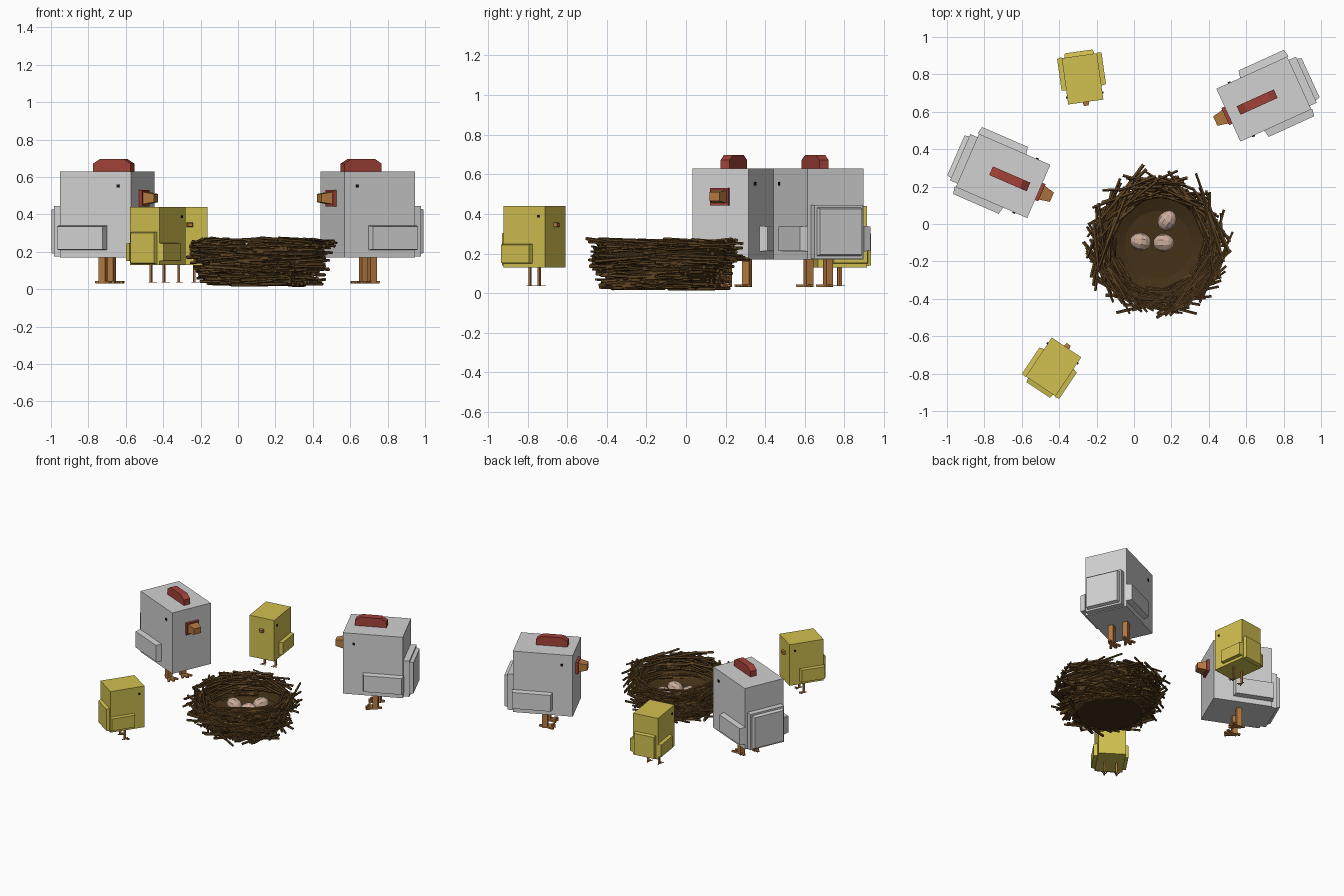
import bpy, bmesh, math, random
from mathutils import Matrix, Vector

random.seed(4)
if "Cube" in bpy.data.objects:
    bpy.data.objects.remove(bpy.data.objects["Cube"])


def material(name, r, g, b):
    m = bpy.data.materials.new(name)
    m.use_nodes = True
    m.diffuse_color = (r, g, b, 1)
    m.node_tree.nodes["Principled BSDF"].inputs["Base Color"].default_value = (r, g, b, 1)
    return m


WHITE = material("hen_white", .64, .64, .64)
YELLOW = material("chick_yellow", .64, .53, .08)
RED = material("comb_red", .36, .055, .04)
ORANGE = material("beak_orange", .45, .19, .05)
BLACK = material("eye_black", .01, .01, .01)
TWIG = material("twig_brown", .12, .062, .018)
EARTH = material("nest_lining_brown", .055, .03, .008)
SHELL = material("egg_shell", .6, .42, .33)


def finish(bm, name, mat, matrix=None):
    bmesh.ops.recalc_face_normals(bm, faces=bm.faces)
    mesh = bpy.data.meshes.new(name)
    bm.to_mesh(mesh)
    bm.free()
    mesh.materials.append(mat)
    ob = bpy.data.objects.new(name, mesh)
    if matrix:
        ob.matrix_world = matrix
    bpy.context.collection.objects.link(ob)
    return ob


def add_box(bm, lo, hi, axis=0, end=1, taper=1.0):
    """Box between two corners; the end face along an axis can be tapered."""
    lo, hi = Vector(lo), Vector(hi)
    mid, size = (lo + hi) / 2, hi - lo
    for v in bmesh.ops.create_cube(bm, size=1)["verts"]:
        far = v.co[axis] * end > 0
        for i in range(3):
            k = taper if far and i != axis else 1
            v.co[i] = mid[i] + v.co[i] * size[i] * k


def box(name, mat, matrix, *args, **kw):
    bm = bmesh.new()
    add_box(bm, *args, **kw)
    return finish(bm, name, mat, matrix)


def add_toe(bm, x, y, z, angle, length, width, height):
    """Flat toe pointing away from the ankle."""
    part = bmesh.new()
    add_box(part, (0, -width / 2, 0), (length, width / 2, height), taper=.7)
    part.transform(Matrix.Translation((x, y, z)) @ Matrix.Rotation(math.radians(angle), 4, "Z"))
    temp = bpy.data.meshes.new("toe_part")
    part.to_mesh(temp)
    part.free()
    bm.from_mesh(temp)
    bpy.data.meshes.remove(temp)


def legs(name, m, spread, leg, toe, z0, z1):
    for side, label in ((1, "left"), (-1, "right")):
        bm = bmesh.new()
        y = side * spread
        add_box(bm, (-leg / 2, y - leg / 2, z0), (leg / 2, y + leg / 2, z1))
        for angle in (-32, 0, 32, 180):
            add_toe(bm, 0, y, z0, angle, toe * (.6 if angle == 180 else 1), leg * .6, leg * .4)
        finish(bm, f"{name}_{label}_leg", ORANGE, m)


def sides(name, m, mat, half, thick, x0, x1, z0, z1, eye):
    """Wing and eye on both sides of a bird."""
    ex, ez, er = eye
    for s, label in ((1, "left"), (-1, "right")):
        a, b = sorted((s * half, s * (half + thick)))
        box(f"{name}_{label}_wing", mat, m, (x0, a, z0), (x1, b, z1), axis=1, end=s, taper=.94)
        a, b = sorted((s * half, s * (half + .006)))
        box(f"{name}_{label}_eye", BLACK, m, (ex - er, a, ez - er), (ex + er, b, ez + er))


def place(x, y, angle):
    return Matrix.Translation((x, y, 0)) @ Matrix.Rotation(math.radians(angle), 4, "Z")


def hen(name, x, y, angle):
    m = place(x, y, angle)
    box(name + "_body", WHITE, m, (-.208, -.155, .17), (.208, .155, .63))
    sides(name, m, WHITE, .155, .04, -.215, .068, .21, .34, (.132, .552, .008))
    # Stepped tail
    box(name + "_tail", WHITE, m, (-.25, -.135, .175), (-.208, .135, .445))
    box(name + "_tail_tip", WHITE, m, (-.275, -.122, .188), (-.25, .122, .432), end=-1, taper=.95)
    # Face
    box(name + "_face_patch", RED, m, (.208, -.05, .443), (.226, .05, .53))
    box(name + "_beak", ORANGE, m, (.226, -.04, .455), (.285, .04, .52), taper=.68)
    # Arched comb
    bm = bmesh.new()
    profile = [(-.07, .63), (-.07, .672), (-.03, .697), (.108, .697), (.148, .672), (.148, .63)]
    face = bm.faces.new([bm.verts.new((px, -.025, pz)) for px, pz in profile])
    ext = bmesh.ops.extrude_face_region(bm, geom=[face])["geom"]
    bmesh.ops.translate(bm, vec=(0, .05, 0), verts=[g for g in ext if isinstance(g, bmesh.types.BMVert)])
    finish(bm, name + "_comb", RED, m)
    legs(name, m, .055, .038, .07, .03, .17)


def chick(name, x, y, angle):
    m = place(x, y, angle)
    box(name + "_body", YELLOW, m, (-.125, -.095, .13), (.125, .095, .44))
    sides(name, m, YELLOW, .095, .025, -.13, .05, .15, .247, (.087, .388, .006))
    box(name + "_tail", YELLOW, m, (-.148, -.08, .135), (-.125, .08, .307), end=-1, taper=.94)
    box(name + "_beak", ORANGE, m, (.125, -.017, .333), (.145, .017, .357), taper=.75)
    legs(name, m, .042, .012, .034, .035, .13)


hen("first_hen", -.70, .257, -23.5)
hen("second_hen", .694, .668, 204.5)
chick("back_chick", -.275, .776, -82)
chick("front_chick", -.43, -.764, 56.2)

# Nest lining: a revolved bowl
NEST = Matrix.Translation((.13, -.11, 0))
bm = bmesh.new()
bowl = [(0, .02), (.22, .02), (.28, .1), (.315, .22), (.29, .22), (.25, .13), (.18, .1), (0, .095)]
points = [bm.verts.new((r, 0, z)) for r, z in bowl]
edges = [bm.edges.new(pair) for pair in zip(points, points[1:])]
bmesh.ops.spin(bm, geom=points + edges, cent=(0, 0, 0), axis=(0, 0, 1), angle=2 * math.pi, steps=24)
bmesh.ops.remove_doubles(bm, verts=bm.verts, dist=.0005)
finish(bm, "nest_lining", EARTH, NEST)

# Woven twigs laid along the wall of the bowl
bm = bmesh.new()
count = 460
for i in range(count):
    t = (i + random.random()) / count
    theta = random.uniform(0, 2 * math.pi)
    outer = .25 + .12 * min(1, t * 1.6)
    inner = .23 + .03 * t
    r = random.uniform(inner, outer - .02)
    z = .022 + .245 * t
    heading = theta + math.pi / 2 + random.uniform(-.45, .45)
    tilt = random.uniform(-.08, .08) * min(1, t * 5)
    length = random.uniform(.18, .36)
    matrix = (Matrix.Translation((r * math.cos(theta), r * math.sin(theta), z))
              @ Matrix.Rotation(heading, 4, "Z")
              @ Matrix.Rotation(math.pi / 2 + tilt, 4, "Y"))
    radius = random.uniform(.007, .011)
    bmesh.ops.create_cone(bm, cap_ends=True, segments=5, radius1=radius, radius2=radius * .8,
                          depth=length, matrix=matrix)
finish(bm, "nest_twigs", TWIG, NEST)

# Eggs
for i, (x, y, turn) in enumerate([(.175, .015, 55), (.04, -.095, 170), (.155, -.1, 0)]):
    bm = bmesh.new()
    bmesh.ops.create_uvsphere(bm, u_segments=10, v_segments=7, radius=.048)
    for v in bm.verts:
        v.co.z *= 1.3 if v.co.z > 0 else 1.1
    matrix = (Matrix.Translation((x, y, .148)) @ Matrix.Rotation(math.radians(turn), 4, "Z")
              @ Matrix.Rotation(math.radians(75), 4, "Y"))
    finish(bm, f"egg_{i + 1}", SHELL, matrix)
